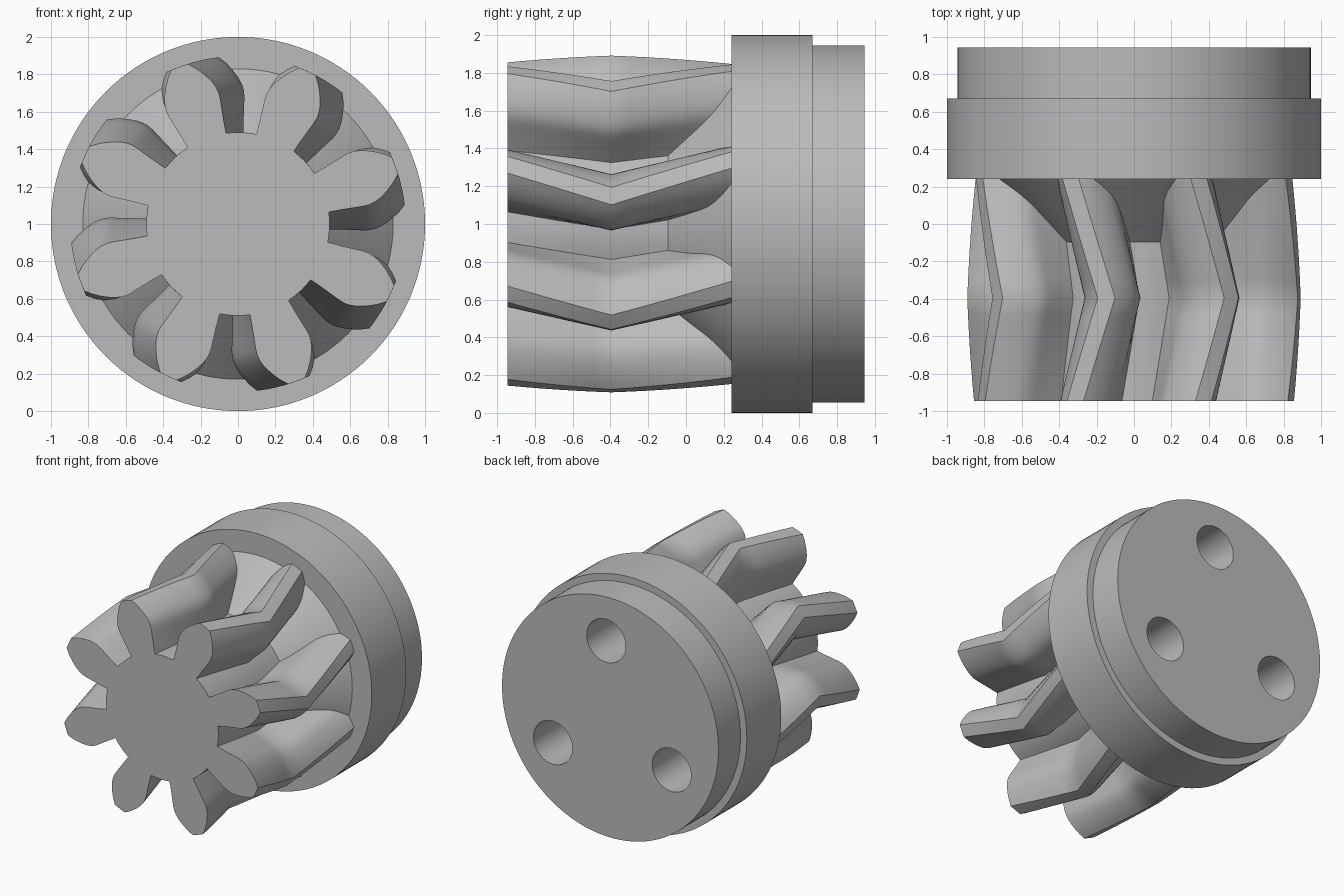
import bpy, bmesh
from math import sin, cos, radians, asin, pi
from mathutils import Matrix

cube = bpy.data.objects.get("Cube")
if cube:
    bpy.data.objects.remove(cube, do_unlink=True)

steel = bpy.data.materials.new("grey_steel")
steel.use_nodes = True
GREY = (0.5, 0.5, 0.5, 1)
steel.diffuse_color = GREY
steel.node_tree.nodes["Principled BSDF"].inputs["Base Color"].default_value = GREY

CENTRE_Z = 1.0


def loft(name, rings):
    """Skin a list of equal-length point rings and cap both ends."""
    bm = bmesh.new()
    loops = [[bm.verts.new(p) for p in ring] for ring in rings]
    n = len(loops[0])
    for a, b in zip(loops, loops[1:]):
        for i in range(n):
            j = (i + 1) % n
            bm.faces.new((a[i], a[j], b[j], b[i]))
    bm.faces.new(loops[0])
    bm.faces.new(loops[-1])
    bmesh.ops.recalc_face_normals(bm, faces=bm.faces)
    mesh = bpy.data.meshes.new(name)
    bm.to_mesh(mesh)
    bm.free()
    mesh.materials.append(steel)
    obj = bpy.data.objects.new(name, mesh)
    bpy.context.collection.objects.link(obj)
    return obj


def polar(r, angle, y):
    return (r * cos(angle), y, CENTRE_Z + r * sin(angle))


def make_active(obj):
    bpy.ops.object.select_all(action='DESELECT')
    obj.select_set(True)
    bpy.context.view_layer.objects.active = obj


def smooth(obj, degrees):
    make_active(obj)
    bpy.ops.object.shade_smooth_by_angle(angle=radians(degrees))


# Gear cross-section: radius and half width along one tooth flank
TEETH = 8
FLANK = [(.49, .11), (.57, .124), (.64, .138), (.68, .146), (.71, .149), (.74, .146),
         (.77, .137), (.80, .122), (.83, .104), (.865, .078), (.897, .047)]
pitch = 2 * pi / TEETH
half = [(r, asin(w / r)) for r, w in FLANK]
section = []
for t in range(TEETH):
    mid = radians(20.5) + t * pitch
    section += [(r, mid - a) for r, a in half]
    section.append((FLANK[-1][0], mid))
    section += [(r, mid + a) for r, a in reversed(half)]
    root = half[0][1]
    gap = pitch - 2 * root
    section += [(FLANK[0][0], mid + root + gap * k / 4) for k in (1, 2, 3)]

# Herringbone teeth: twist one way to the ridge, then back
FRONT, RIDGE, BACK = -.945, -.395, .26
TWIST = radians(-11) / (RIDGE - FRONT)
stations = [FRONT + (RIDGE - FRONT) * k / 6 for k in range(6)]
stations += [RIDGE + (BACK - RIDGE) * k / 7 for k in range(8)]
rings = []
for y in stations:
    turn = TWIST * ((RIDGE - FRONT) - abs(y - RIDGE))
    rings.append([polar(r, a + turn, y) for r, a in section])
smooth(loft("herringbone_gear", rings), 32)

# Flange, back disc and the conical run-out between the teeth
SIDES = 128
outline = [(.45, -.135), (.83, .24), (1, .24), (1, .67), (.945, .67), (.945, .945)]
flange = loft("flange_and_hub",
              [[polar(r, 2 * pi * i / SIDES, y) for i in range(SIDES)] for r, y in outline])

# Three blind mounting holes in the back
for k in range(3):
    angle = radians(86.6 + 120 * k)
    hx, _, hz = polar(.6, angle, 0)
    circle = [2 * pi * i / 48 for i in range(48)]
    cutter = loft("hole_cutter", [[(hx + .17 * cos(a), y, hz + .17 * sin(a)) for a in circle]
                                  for y in (.36, 1.1)])
    cutter.hide_render = True
    make_active(flange)
    cut = flange.modifiers.new("mounting_hole", 'BOOLEAN')
    cut.operation = 'DIFFERENCE'
    cut.solver = 'EXACT'
    cut.object = cutter
    bpy.ops.object.modifier_apply(modifier=cut.name)
    bpy.data.objects.remove(cutter, do_unlink=True)
smooth(flange, 30)
